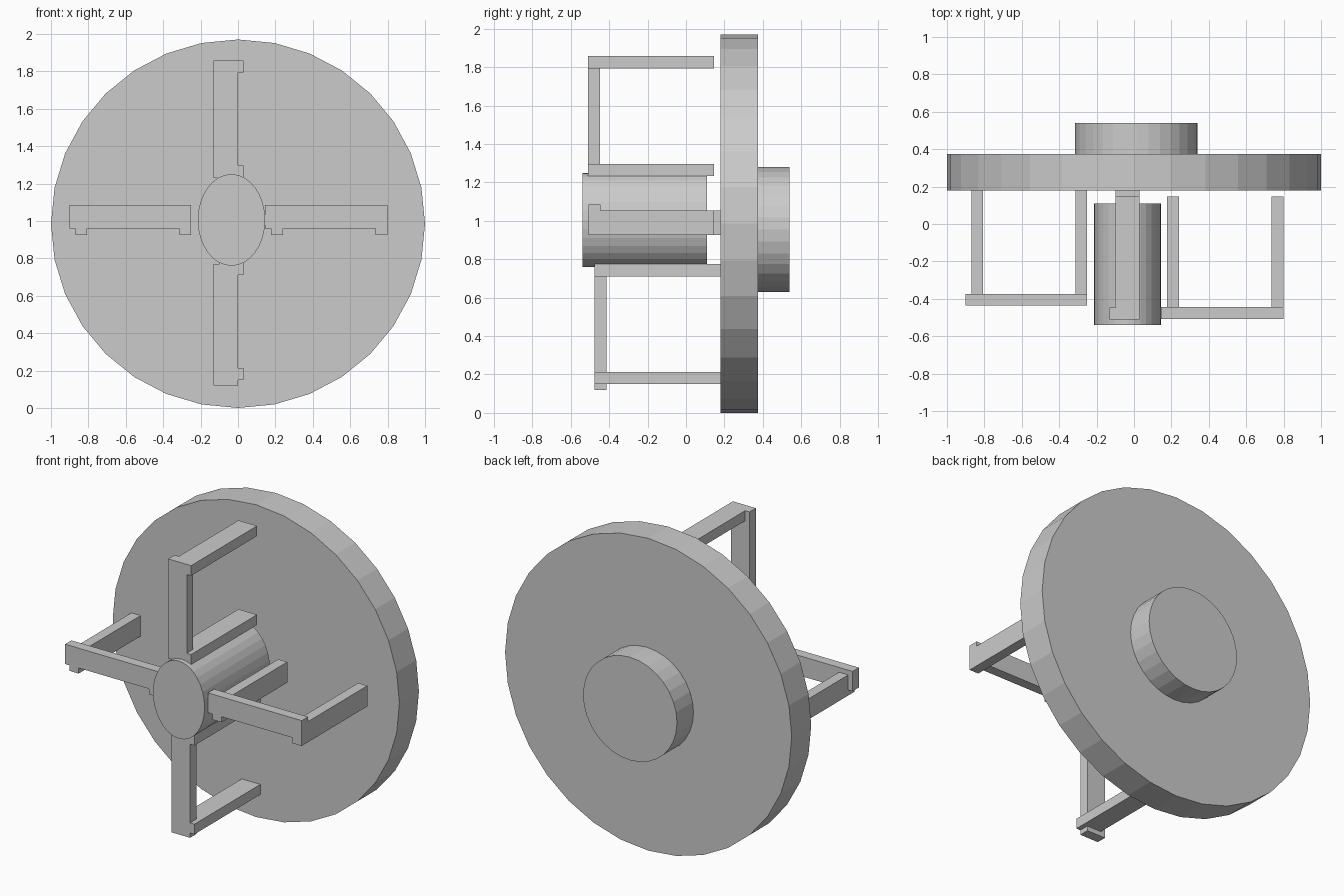
import bpy
import math

cube = bpy.data.objects.get("Cube")
if cube:
    bpy.data.objects.remove(cube, do_unlink=True)

grey = bpy.data.materials.new("plain_grey")
grey.use_nodes = True
colour = (0.6, 0.6, 0.6, 1)
grey.diffuse_color = colour
grey.node_tree.nodes["Principled BSDF"].inputs["Base Color"].default_value = colour


def finish(obj, name):
    obj.name = name
    obj.data.materials.append(grey)
    bpy.ops.object.transform_apply(location=False, rotation=True, scale=True)


def box(name, x, y, z):
    """Box spanning the given (low, high) ranges."""
    spans = (x, y, z)
    bpy.ops.mesh.primitive_cube_add(size=1, location=[(a + b) / 2 for a, b in spans])
    obj = bpy.context.object
    obj.scale = [b - a for a, b in spans]
    finish(obj, name)


def drum(name, x, y, z):
    """Faceted cylinder along y, filling the given ranges."""
    bpy.ops.mesh.primitive_cylinder_add(
        vertices=32, radius=0.5, depth=1,
        location=[(a + b) / 2 for a, b in (x, y, z)],
        rotation=(math.pi / 2, 0, 0))
    obj = bpy.context.object
    obj.scale = (x[1] - x[0], z[1] - z[0], y[1] - y[0])
    finish(obj, name)


# Wheel disc with a hub on each side
drum("disc", (-1, 1), (0.18, 0.375), (0, 1.97))
drum("back_hub", (-0.315, 0.34), (0.375, 0.54), (0.63, 1.28))
drum("front_hub", (-0.215, 0.145), (-0.54, 0.11), (0.76, 1.25))


# Each bracket: one bar across the front and two prongs running back
def bracket(name, vertical, bar, prong_starts, front, back):
    def place(part, along, depth, across):
        if vertical:
            box(part, across, depth, along)
        else:
            box(part, along, depth, across)

    bar_across = (-0.13, 0) if vertical else (0.96, 1.085)
    prong_across = (-0.1, 0.03) if vertical else (0.925, 1.055)
    place(name + "_bar", bar, (front, front + 0.063), bar_across)
    for label, start in zip(("first", "second"), prong_starts):
        place(f"{name}_{label}_prong", (start, start + 0.064),
              (front, back), prong_across)


bracket("top_bracket", True, (1.23, 1.857), (1.233, 1.793), -0.51, 0.147)
bracket("bottom_bracket", True, (0.12, 0.77), (0.15, 0.71), -0.477, 0.183)
bracket("left_bracket", False, (0.145, 0.8), (0.177, 0.736), -0.508, 0.147)
bracket("right_bracket", False, (-0.9, -0.25), (-0.87, -0.314), -0.437, 0.2)
